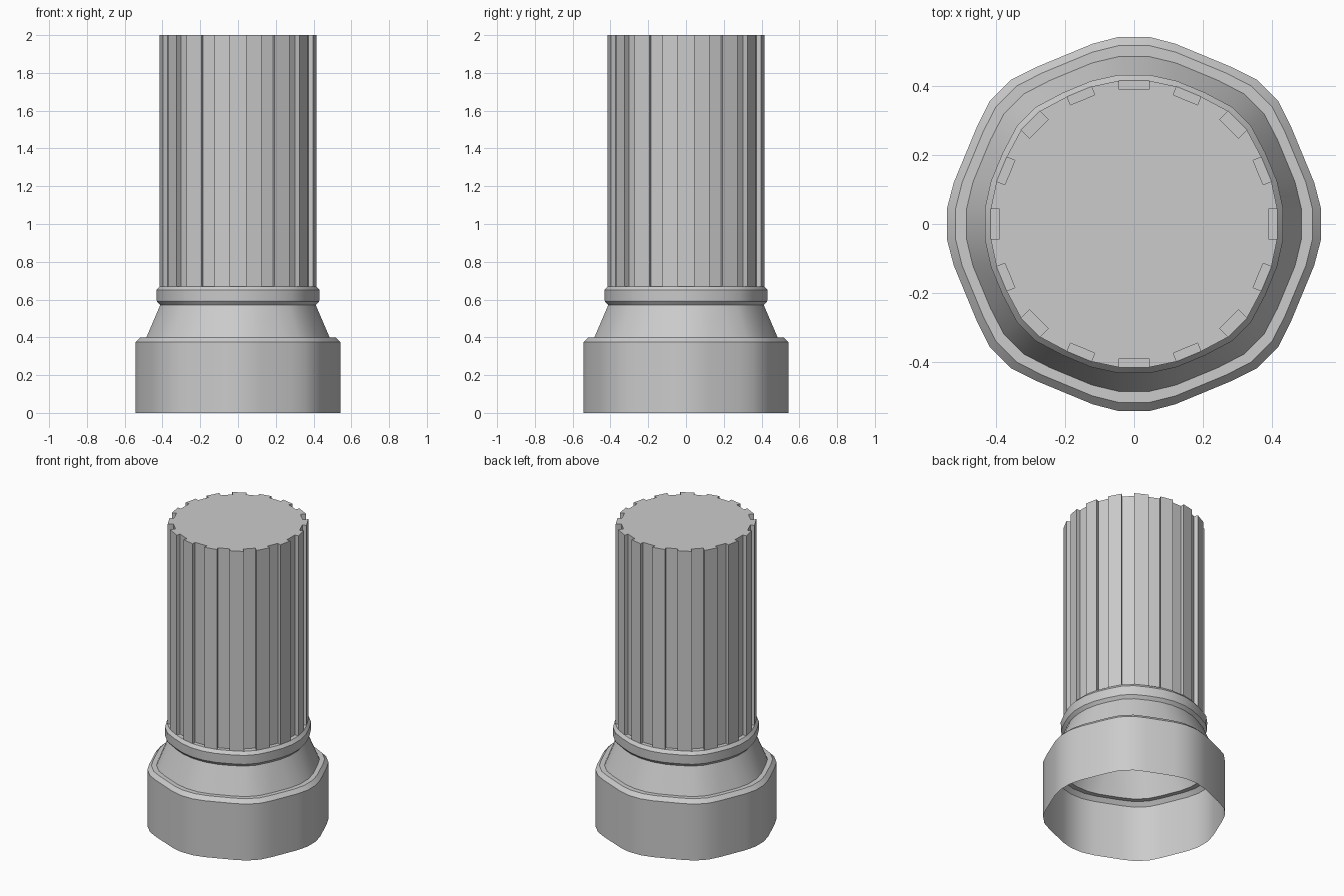
import bpy, bmesh, math
from mathutils import Vector

if "Cube" in bpy.data.objects:
    bpy.data.objects.remove(bpy.data.objects["Cube"])

# (apothem, half width) of the three kinds of flat: on axis, in between, diagonal
COLUMN = {'axis': (0.415, 0.043), 'mid': (0.415, 0.038), 'diag': (0.424, 0.038)}
BASE = {'axis': (0.542, 0.043), 'mid': (0.528, 0.089), 'diag': (0.547, 0.043)}
FLUTES, FLUTE_R, TOP, FLOOR = 16, 0.389, 2.0, 0.67


def kind(k):
    return 'mid' if k % 2 else ('diag' if k % 4 else 'axis')


def flat(k, apothem, half, z):
    """Two end points of the flat at step k."""
    a = math.tau * k / FLUTES
    n, t = Vector((math.cos(a), math.sin(a), 0)), Vector((-math.sin(a), math.cos(a), 0))
    up = Vector((0, 0, z))
    return n * apothem - t * half + up, n * apothem + t * half + up


def section(r, z):
    """Lobed 32-point ring, blended between column and base by radius on the axis."""
    f = (r - 0.415) / (0.542 - 0.415)
    pts = []
    for k in range(FLUTES):
        c, b = COLUMN[kind(k)], BASE[kind(k)]
        pts += flat(k, c[0] + (b[0] - c[0]) * f, c[1] + (b[1] - c[1]) * f, z)
    return pts


def fluted(z):
    pts = []
    for k in range(FLUTES):
        ap, half = COLUMN[kind(k)]
        o0, o1 = flat(k, ap, half, z)
        i0, i1 = flat(k, FLUTE_R, half, z)
        pts += [o0, i0, i1, o1]
    return pts


def bridge(bm, low, high):
    n = len(low)
    for i in range(n):
        j = (i + 1) % n
        bm.faces.new((low[i], low[j], high[j], high[i]))


def finish(name, bm):
    me = bpy.data.meshes.new(name)
    bm.to_mesh(me)
    bm.free()
    ob = bpy.data.objects.new(name, me)
    bpy.context.collection.objects.link(ob)
    bpy.ops.object.select_all(action='DESELECT')
    ob.select_set(True)
    bpy.context.view_layer.objects.active = ob
    bpy.ops.object.shade_smooth_by_angle(angle=math.radians(32))


# Plinth, flared neck and collar: one open-bottomed shell
profile = [(0.542, 0), (0.542, 0.375), (0.517, 0.4), (0.485, 0.4), (0.412, 0.57),
           (0.430, 0.59), (0.432, 0.65), (0.415, FLOOR)]
bm = bmesh.new()
rings = [[bm.verts.new(p) for p in section(r, z)] for r, z in profile]
for low, high in zip(rings, rings[1:]):
    bridge(bm, low, high)
finish("plinth_and_collar", bm)

# Fluted shaft with flute floors and a top cap
bm = bmesh.new()
low, high = ([bm.verts.new(p) for p in fluted(z)] for z in (FLOOR, TOP))
bridge(bm, low, high)
bm.faces.new(high)
for i in range(0, len(low), 4):
    bm.faces.new((low[i], low[i + 3], low[i + 2], low[i + 1]))
finish("fluted_shaft", bm)
